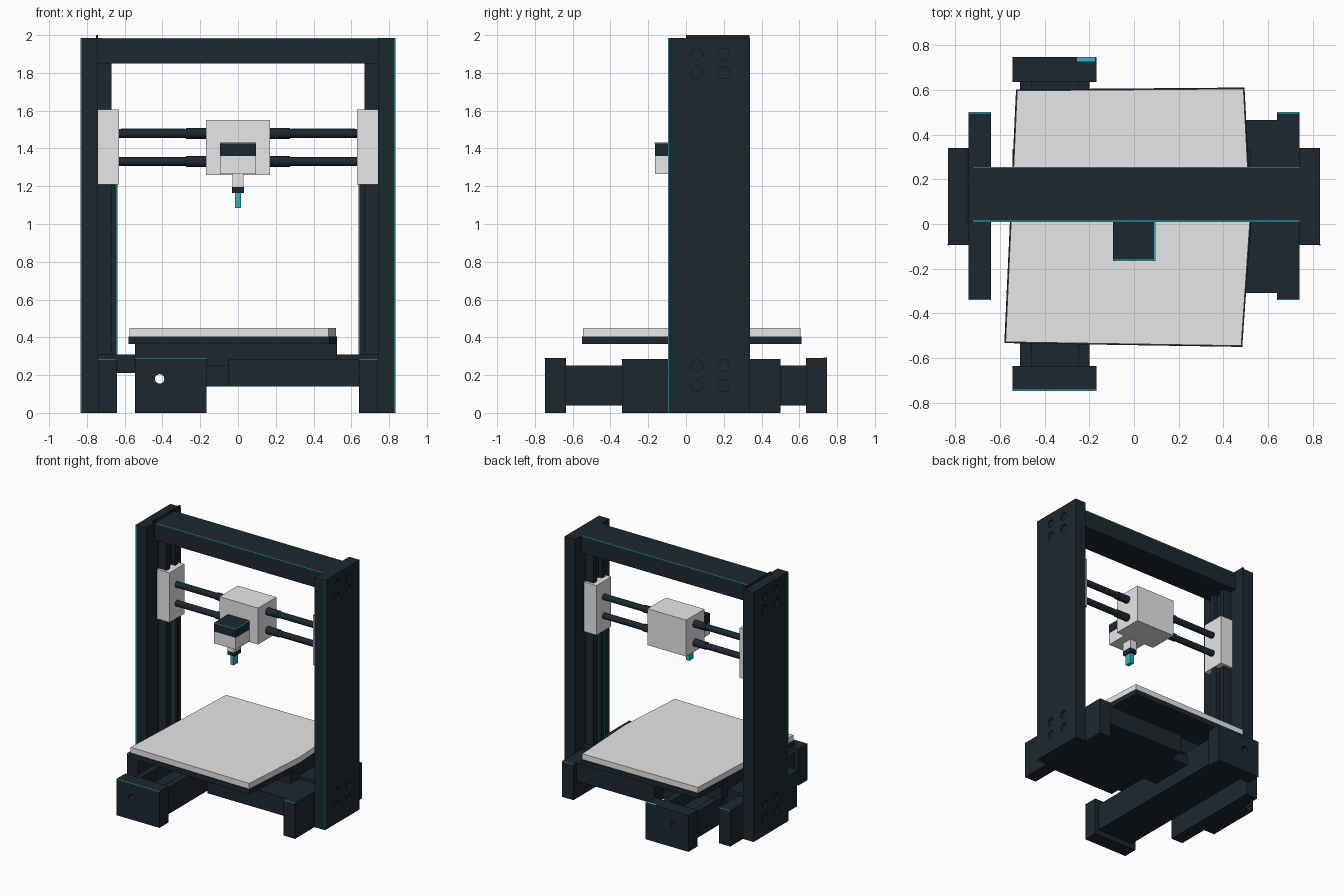
import bpy, bmesh, math
from mathutils import Matrix

if "Cube" in bpy.data.objects:
    bpy.data.objects.remove(bpy.data.objects["Cube"])


def material(name, rgb):
    m = bpy.data.materials.new(name)
    m.diffuse_color = (*rgb, 1)
    m.use_nodes = True
    m.node_tree.nodes["Principled BSDF"].inputs["Base Color"].default_value = m.diffuse_color
    return m


DARK = material("dark_slate", (0.012, 0.0205, 0.030))
LIGHT = material("light_grey", (0.82, 0.82, 0.82))
TEAL = material("teal", (0.025, 0.48, 0.52))


def finish(name, bm, mat):
    bmesh.ops.recalc_face_normals(bm, faces=bm.faces)
    me = bpy.data.meshes.new(name)
    bm.to_mesh(me)
    bm.free()
    me.materials.append(mat)
    ob = bpy.data.objects.new(name, me)
    bpy.context.collection.objects.link(ob)
    return ob


def box(name, x, y, z, mat=DARK):
    """Box from (min, max) ranges."""
    bm = bmesh.new()
    bmesh.ops.create_cube(bm, size=1)
    for v in bm.verts:
        v.co = [r[0] + (c + 0.5) * (r[1] - r[0]) for c, r in zip(v.co, (x, y, z))]
    return finish(name, bm, mat)


def trim(name, *centre_or_range, w=0.003):
    """Thin teal edge line: one coordinate is a range, the others fixed."""
    box(name, *[c if isinstance(c, tuple) else (c - w, c + w) for c in centre_or_range], TEAL)


def rod(name, centre, r, length, axis, mat=DARK, sides=20):
    bm = bmesh.new()
    rot = {"X": Matrix.Rotation(math.pi / 2, 4, "Y"),
           "Y": Matrix.Rotation(math.pi / 2, 4, "X")}[axis]
    bmesh.ops.create_cone(bm, cap_ends=True, segments=sides, radius1=r, radius2=r,
                          depth=length, matrix=Matrix.Translation(centre) @ rot)
    ob = finish(name, bm, mat)
    ob.data.shade_smooth()
    bpy.ops.object.select_all(action="DESELECT")
    ob.select_set(True)
    bpy.context.view_layer.objects.active = ob
    bpy.ops.object.shade_smooth_by_angle(angle=math.radians(40))
    return ob


def slab(name, pts, z0, z1, mat, scale=1.0):
    """Polygon outline extruded upward."""
    bm = bmesh.new()
    face = bm.faces.new([bm.verts.new((x * scale, y * scale, z0)) for x, y in pts])
    ext = bmesh.ops.extrude_face_region(bm, geom=[face])
    for v in ext["geom"]:
        if isinstance(v, bmesh.types.BMVert):
            v.co.z = z1
    return finish(name, bm, mat)


def cut_hole(ob, centre, r, length, axis):
    cutter = rod("hole_cutter", centre, r, length, axis)
    mod = ob.modifiers.new("hole", "BOOLEAN")
    mod.operation, mod.solver, mod.object = "DIFFERENCE", "EXACT", cutter
    bpy.context.view_layer.objects.active = ob
    bpy.ops.object.modifier_apply(modifier="hole")
    bpy.data.objects.remove(cutter)


# Uprights, feet and carriages, mirrored left and right
for side, s in (("left", -1), ("right", 1)):
    def mx(a, b):
        return tuple(sorted((s * a, s * b)))

    # Side plate with recessed bolt holes
    plate = box(f"{side}_side_plate", mx(0.74, 0.833), (-0.095, 0.34), (0, 1.985))
    for y in (0.058, 0.2):
        for z in (0.143, 0.25, 1.80, 1.90):
            cut_hole(plate, (s * 0.833, y, z), 0.031, 0.03, "X")
    box(f"{side}_foot", mx(0.64, 0.74), (-0.34, 0.5), (0, 0.285))
    # Column as a web with ribs, leaving a groove
    box(f"{side}_column_web", mx(0.70, 0.74), (0.06, 0.205), (0.28, 1.86))
    for y in (0.06, 0.165):
        box(f"{side}_column_rib", mx(0.67, 0.70), (y, y + 0.04), (0.28, 1.86))
    box(f"{side}_column_rail", mx(0.64, 0.70), (0.11, 0.155), (0.28, 1.22))
    box(f"{side}_carriage", mx(0.63, 0.74), (0.04, 0.225), (1.21, 1.605), LIGHT)
    # Teal edge lines on plate, column and foot
    trim(f"{side}_plate_edge", s * 0.831, -0.093, (0, 1.985))
    trim(f"{side}_column_edge", s * 0.641, 0.111, (0.285, 1.21))
    for y in (-0.338, 0.498):
        trim(f"{side}_foot_edge", mx(0.64, 0.74), y, 0.283)

# Frame crossbeams and base box
box("top_beam", (-0.74, 0.74), (0.01, 0.255), (1.85, 1.985))
for y in (0.012, 0.253):
    trim("top_beam_edge", (-0.72, 0.74), y, 1.983)
box("top_cable_ridge", (-0.752, -0.742), (0.0, 0.335), (1.98, 2.0))
box("lower_crossbeam", (-0.74, 0.74), (0.01, 0.255), (0.21, 0.31))
box("base_box", (-0.05, 0.64), (-0.31, 0.465), (0.14, 0.285))
box("base_bridge", (-0.21, -0.04), (0.01, 0.36), (0.14, 0.22))

# Bed slide: channel beam with pierced end blocks
box("slide_floor", (-0.51, -0.20), (-0.64, 0.64), (0.04, 0.15))
for x in (-0.51, -0.25):
    box("slide_rail", (x, x + 0.05), (-0.64, 0.64), (0.15, 0.25))
for name, y in (("front", (-0.747, -0.635)), ("back", (0.635, 0.747))):
    block = box(f"{name}_slide_end", (-0.545, -0.168), y, (0, 0.29))
    cut_hole(block, (-0.415, sum(y) / 2, 0.18), 0.025, 0.3, "Y")
trim("slide_edge", (-0.545, -0.168), -0.745, 0.288)
box("slide_end_patch", (-0.255, -0.175), (0.728, 0.747), (0.288, 0.292), TEAL)

# Slightly skewed bed on its carrier
bed = [(-0.523, 0.597), (0.49, 0.605), (0.52, 0.03), (0.48, -0.545), (-0.575, -0.528)]
box("bed_carrier", (-0.545, 0.525), (-0.09, 0.335), (0.25, 0.37))
slab("bed_base", bed, 0.365, 0.405, DARK, 1.01)
slab("bed_plate", bed, 0.405, 0.45, LIGHT)

# Crosswise rods with sleeves beside the head
for z in (1.33, 1.48):
    rod("cross_rod", (0, 0.13, z), 0.024, 1.28, "X")
    for x in (-0.22, 0.22):
        rod("rod_sleeve", (x, 0.13, z), 0.029, 0.11, "X")
for x in ((-0.62, -0.28), (0.28, 0.62)):
    trim("rod_edge", x, 0.13, 1.503)

# Print head
box("head_block", (-0.17, 0.17), (0.01, 0.24), (1.26, 1.55), LIGHT)
box("head_front_lower", (-0.095, 0.095), (-0.165, 0.01), (1.265, 1.36), LIGHT)
box("head_front_upper", (-0.095, 0.095), (-0.165, 0.01), (1.36, 1.43))
trim("head_front_edge", (-0.095, 0.095), -0.163, 1.428)
trim("head_side_edge", 0.093, (-0.165, 0.01), 1.428)
box("nozzle_neck", (-0.03, 0.03), (-0.09, -0.005), (1.195, 1.27), LIGHT)
box("nozzle_collar", (-0.031, 0.031), (-0.088, -0.007), (1.165, 1.197))
box("nozzle_tip", (-0.015, 0.015), (-0.075, -0.02), (1.085, 1.166), TEAL)
